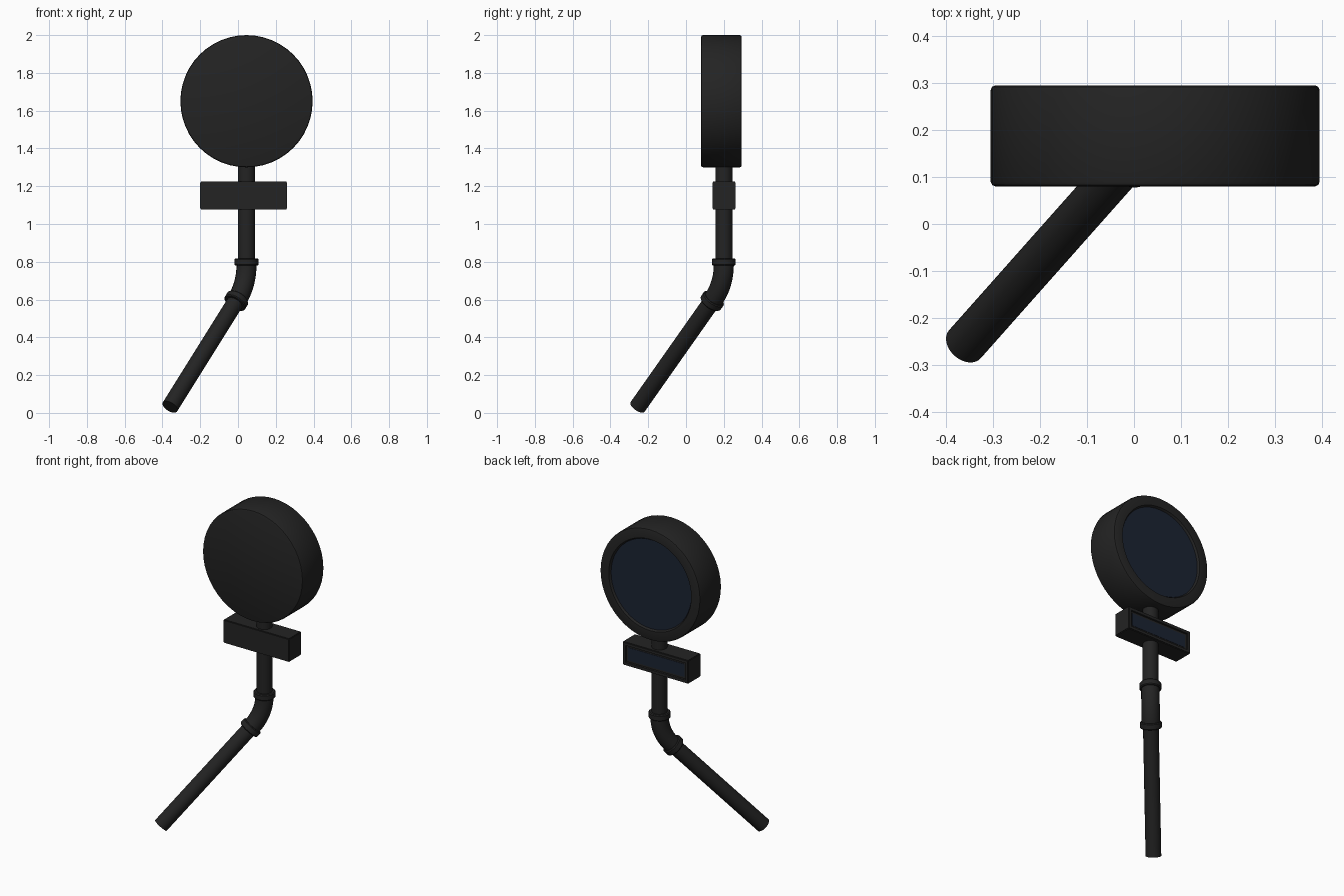
import bpy, bmesh, math
from mathutils import Vector, Matrix

if "Cube" in bpy.data.objects:
    bpy.data.objects.remove(bpy.data.objects["Cube"])

def material(name, color):
    m = bpy.data.materials.new(name)
    m.diffuse_color = (*color, 1)
    m.use_nodes = True
    m.node_tree.nodes["Principled BSDF"].inputs["Base Color"].default_value = m.diffuse_color
    return m

BLACK = material("black_metal", (0.017, 0.017, 0.017))
GLASS = material("dark_lens", (0.011, 0.017, 0.032))

def finish(obj, mat):
    obj.data.materials.clear()
    obj.data.materials.append(mat)
    bpy.ops.object.select_all(action='DESELECT')
    obj.select_set(True)
    bpy.context.view_layer.objects.active = obj
    bpy.ops.object.shade_smooth_by_angle(angle=math.radians(35))
    return obj

def from_bmesh(name, bm, mat):
    bmesh.ops.recalc_face_normals(bm, faces=bm.faces)
    me = bpy.data.meshes.new(name)
    bm.to_mesh(me)
    bm.free()
    obj = bpy.data.objects.new(name, me)
    bpy.context.collection.objects.link(obj)
    return finish(obj, mat)

def lathe(name, profile, origin, axis, mat=BLACK, sides=32):
    """Closed solid from (radius, distance) points turned around an axis."""
    bm = bmesh.new()
    rings = []
    for r, h in profile:
        rings.append([bm.verts.new((r * math.cos(a), r * math.sin(a), h))
                      for a in (2 * math.pi * i / sides for i in range(sides))])
    for lo, hi in zip(rings, rings[1:]):
        for i in range(sides):
            j = (i + 1) % sides
            bm.faces.new((lo[i], lo[j], hi[j], hi[i]))
    bm.faces.new(rings[0])
    bm.faces.new(rings[-1])
    rot = Vector(axis).to_track_quat('Z', 'Y').to_matrix().to_4x4()
    bm.transform(Matrix.Translation(origin) @ rot)
    return from_bmesh(name, bm, mat)

def pipe(name, a, b, r):
    d = Vector(b) - Vector(a)
    return lathe(name, [(r, 0), (r, d.length)], a, d)

def collar(name, centre, axis):
    h, r, c = 0.019, 0.063, 0.005
    return lathe(name, [(r - c, -h), (r, c - h), (r, h - c), (r - c, h)], centre, axis)

X, Y = 0.045, 0.2
UP = Vector((0, 0, 1))
corner = Vector((X, Y, 0.68))
foot = Vector((-0.36, -0.256, 0.032))
down = (foot - corner).normalized()

# round lamp head with recessed lens at the back
lathe("round_lamp_housing",
      [(0.34, 0.08), (0.347, 0.083), (0.35, 0.09), (0.35, 0.285), (0.347, 0.292),
       (0.34, 0.295), (0.288, 0.295), (0.28, 0.28)],
      (X, 0, 1.65), (0, 1, 0), sides=48)
lathe("round_lens", [(0.28, 0.275), (0.28, 0.283)], (X, 0, 1.65), (0, 1, 0), GLASS, 48)

def box(name, size, centre, mat, recess=False):
    bm = bmesh.new()
    bmesh.ops.create_cube(bm, size=1)
    bmesh.ops.scale(bm, vec=size, verts=bm.verts)
    bmesh.ops.bevel(bm, geom=bm.edges[:], offset=0.004, segments=2, affect='EDGES')
    if recess:
        back = max(bm.faces, key=lambda f: f.calc_center_median().y)
        bmesh.ops.inset_individual(bm, faces=[back], thickness=0.023)
        bmesh.ops.inset_individual(bm, faces=[back], thickness=0.002, depth=-0.01)
    bmesh.ops.translate(bm, vec=centre, verts=bm.verts)
    return from_bmesh(name, bm, mat)

# rectangular lamp bar with its lens
box("bar_lamp_housing", (0.46, 0.124, 0.147), (0.03, 0.201, 1.151), BLACK, True)
box("bar_lens", (0.402, 0.02, 0.089), (0.03, 0.245, 1.151), GLASS)

# pipes
pipe("upright_pole", corner + UP * 0.1, (X, Y, 1.33), 0.045)
pipe("slanted_pole", corner + down * 0.1, foot, 0.045)

# elbow fitting: arc tangent to both poles
t = 0.105
start, end = corner + UP * t, corner + down * t
bend = math.pi - UP.angle(down)
radius = t / math.tan(bend / 2)
side = Vector((down.x, down.y, 0)).normalized()
path = [corner + UP * 0.137]
for i in range(13):
    a = bend * i / 12
    path.append(start + side * radius * (1 - math.cos(a)) - UP * radius * math.sin(a))
path.append(corner + down * 0.137)
cu = bpy.data.curves.new("elbow", 'CURVE')
cu.dimensions = '3D'
cu.bevel_depth = 0.053
cu.bevel_resolution = 6
cu.use_fill_caps = True
sp = cu.splines.new('POLY')
sp.points.add(len(path) - 1)
for p, co in zip(sp.points, path):
    p.co = (*co, 1)
elbow = bpy.data.objects.new("elbow", cu)
bpy.context.collection.objects.link(elbow)
bpy.context.view_layer.objects.active = elbow
bpy.ops.object.select_all(action='DESELECT')
elbow.select_set(True)
bpy.ops.object.convert(target='MESH')
finish(bpy.context.view_layer.objects.active, BLACK)

# collars at both ends of the elbow
collar("upper_collar", corner + UP * 0.119, UP)
collar("lower_collar", corner + down * 0.119, down)
